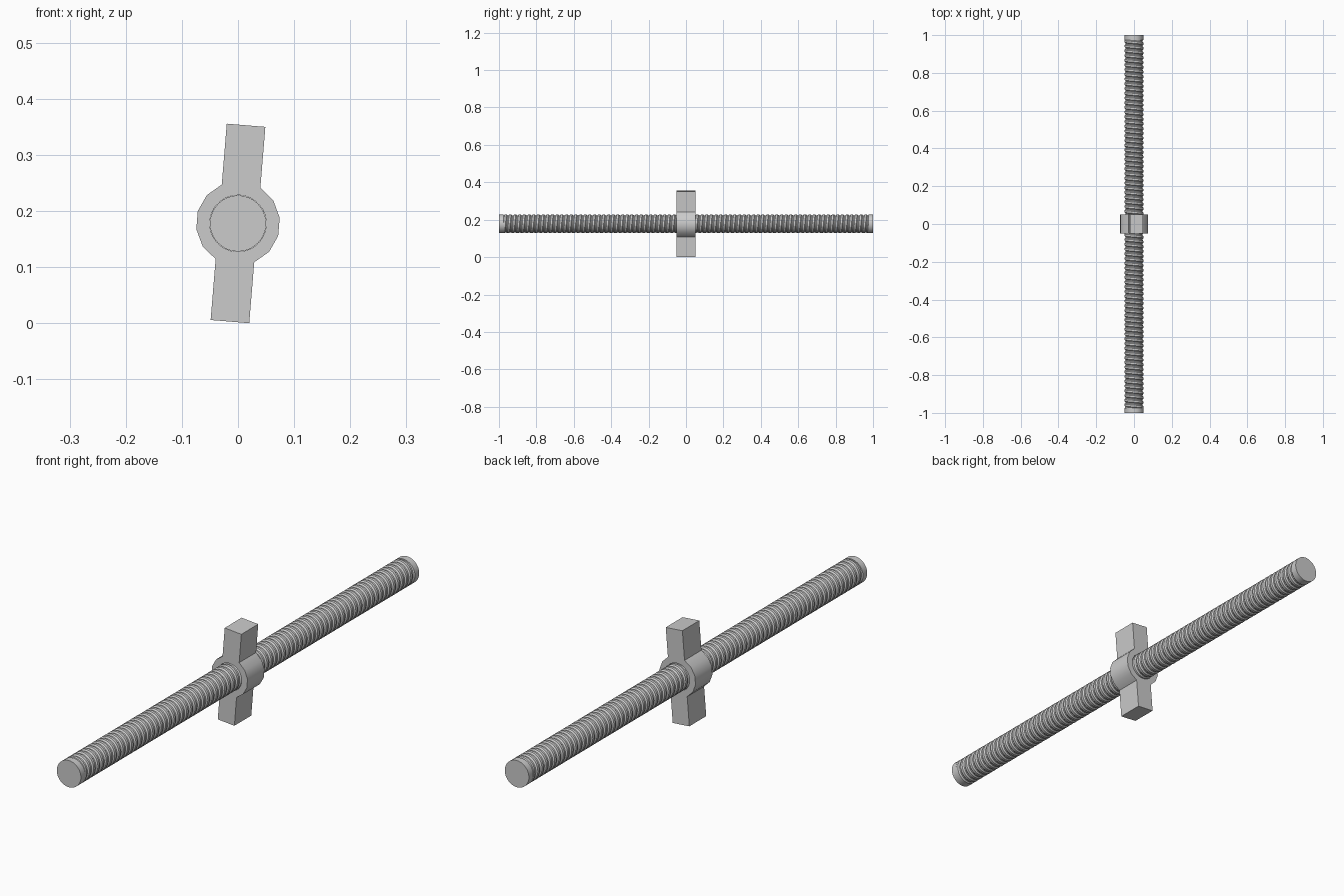
import bpy, bmesh
from math import sin, cos, tau, radians, acos

cube = bpy.data.objects.get("Cube")
if cube:
    bpy.data.objects.remove(cube)

AXIS_Z = 0.178
ROD_R, ROOT_R, PITCH, SEGS = 0.05, 0.0455, 0.025, 32
THREAD_END = 0.975

grey = bpy.data.materials.new("steel grey")
grey.use_nodes = True
grey.diffuse_color = (0.6, 0.6, 0.6, 1)
grey.node_tree.nodes["Principled BSDF"].inputs["Base Color"].default_value = (0.6, 0.6, 0.6, 1)


def make_object(name, bm, angle):
    bmesh.ops.recalc_face_normals(bm, faces=bm.faces)
    mesh = bpy.data.meshes.new(name)
    bm.to_mesh(mesh)
    bm.free()
    mesh.materials.append(grey)
    ob = bpy.data.objects.new(name, mesh)
    ob.location.z = AXIS_Z
    bpy.context.collection.objects.link(ob)
    bpy.ops.object.select_all(action='DESELECT')
    ob.select_set(True)
    bpy.context.view_layer.objects.active = ob
    bpy.ops.object.shade_smooth_by_angle(angle=radians(angle))
    return ob


def ring(bm, radius, y, count=SEGS):
    return [bm.verts.new((radius * cos(tau * i / count), y, radius * sin(tau * i / count)))
            for i in range(count)]


def bridge(bm, a, b):
    for i in range(len(a)):
        k = (i + 1) % len(a)
        bm.faces.new((a[i], a[k], b[k], b[i]))


# Threaded rod: a trapezoid profile swept along a helix
bm = bmesh.new()
profile = [(0.0, ROD_R), (0.4, ROD_R), (0.6, ROOT_R), (0.8, ROOT_R)]
turns = int(2 * THREAD_END / PITCH) + 2
grid = []
for i in range(turns * SEGS):
    a = tau * i / SEGS
    row = []
    for offset, r in profile:
        y = PITCH * (i / SEGS + offset - 1) - THREAD_END
        y = max(-THREAD_END, min(THREAD_END, y))
        row.append(bm.verts.new((r * cos(a), y, r * sin(a))))
    grid.append(row)
for i in range(len(grid) - SEGS - 1):
    lo = grid[i] + [grid[i + SEGS][0]]
    hi = grid[i + 1] + [grid[i + 1 + SEGS][0]]
    for j in range(len(profile)):
        if max(v.co.y for v in (lo[j], hi[j], hi[j + 1], lo[j + 1])) \
                - min(v.co.y for v in (lo[j], hi[j], hi[j + 1], lo[j + 1])) > 1e-6:
            bm.faces.new((lo[j], hi[j], hi[j + 1], lo[j + 1]))
bmesh.ops.delete(bm, geom=[v for v in bm.verts if not v.link_faces], context='VERTS')
bmesh.ops.remove_doubles(bm, verts=bm.verts, dist=1e-5)
make_object("threaded_rod", bm, 25)

# Plain closed bands at both rod ends
for name, side in (("front_rod_end", -1), ("back_rod_end", 1)):
    bm = bmesh.new()
    inner, outer = ring(bm, ROD_R, side * THREAD_END), ring(bm, ROD_R, side)
    bridge(bm, inner, outer)
    bm.faces.new(inner)
    bm.faces.new(outer)
    make_object(name, bm, 30)

# Winged nut: one outline with two arms and a faceted collar, plus a round bore
COLLAR_R, HALF_W, HALF_L, HALF_D = 0.075, 0.0345, 0.1755, 0.05
corner = acos(HALF_W / COLLAR_R)
half = [(COLLAR_R * cos(t), COLLAR_R * sin(t))
        for t in (-corner + 2 * corner * k / 5 for k in range(6))] + [(HALF_W, HALF_L)]
half.insert(0, (HALF_W, -HALF_L))
outline = half + [(-x, -z) for x, z in half]
bm = bmesh.new()
sides = []
for y in (-HALF_D, HALF_D):
    outer = [bm.verts.new((x, y, z)) for x, z in outline]
    bore = ring(bm, ROD_R + 0.0005, y)
    edges = [bm.edges.new((loop[i - 1], loop[i])) for loop in (outer, bore) for i in range(len(loop))]
    bmesh.ops.triangle_fill(bm, edges=edges, use_beauty=True)
    sides.append((outer, bore))
for a, b in zip(*sides):
    bridge(bm, a, b)
nut = make_object("winged_nut", bm, 30)
nut.rotation_euler.y = radians(4.7)
